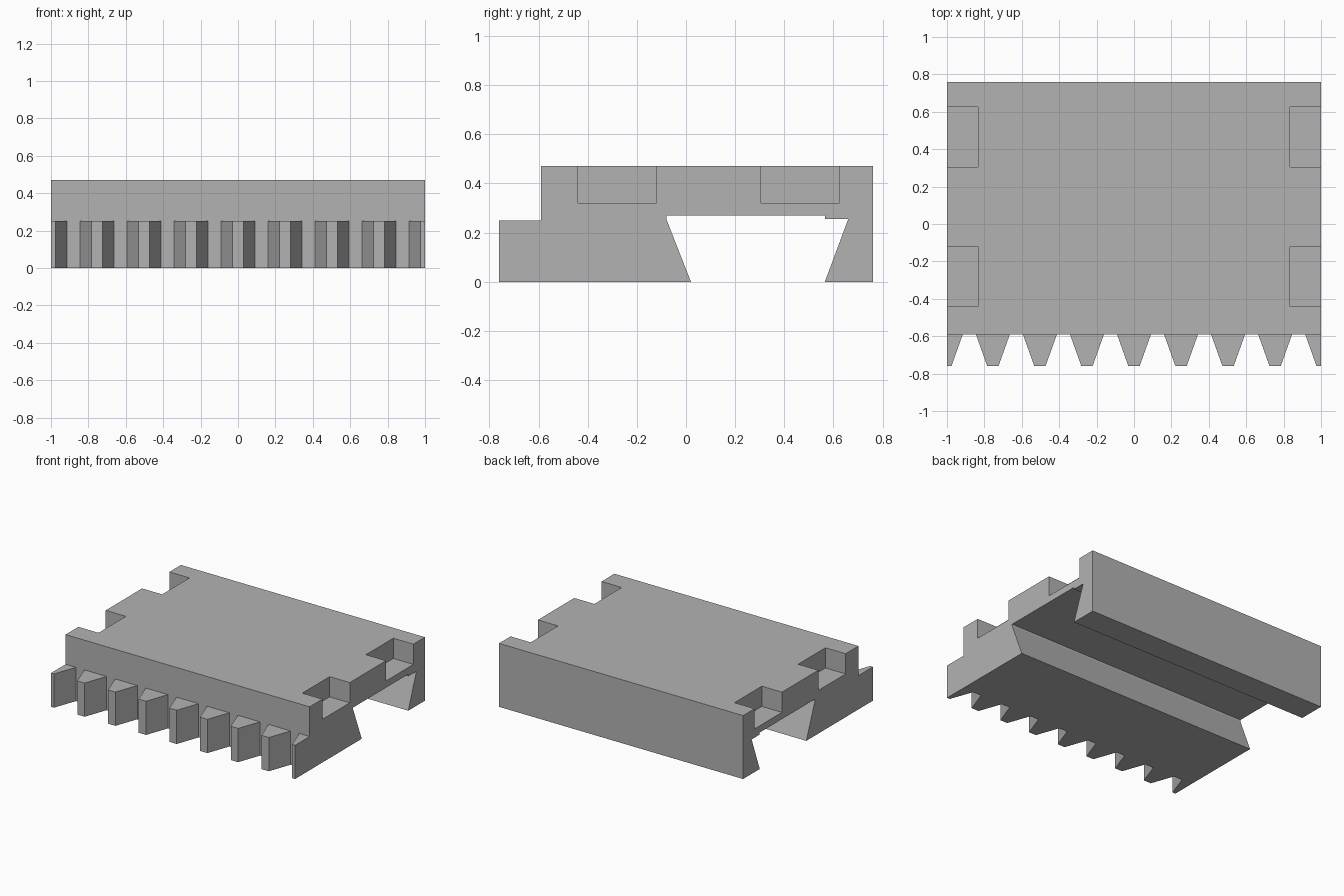
import bpy
import bmesh
from mathutils import Vector

if "Cube" in bpy.data.objects:
    bpy.data.objects.remove(bpy.data.objects["Cube"])

grey = bpy.data.materials.new("machined grey")
grey.use_nodes = True
GREY = (0.45, 0.45, 0.45, 1)
grey.diffuse_color = GREY
grey.node_tree.nodes["Principled BSDF"].inputs["Base Color"].default_value = GREY


def prism(name, points, offset):
    """Extrude a flat outline along an offset into a closed solid."""
    bm = bmesh.new()
    face = bm.faces.new([bm.verts.new(p) for p in points])
    new = bmesh.ops.extrude_face_region(bm, geom=[face])["geom"]
    bmesh.ops.translate(bm, vec=Vector(offset),
                        verts=[v for v in new if isinstance(v, bmesh.types.BMVert)])
    bmesh.ops.recalc_face_normals(bm, faces=bm.faces)
    mesh = bpy.data.meshes.new(name)
    bm.to_mesh(mesh)
    bm.free()
    mesh.materials.append(grey)
    obj = bpy.data.objects.new(name, mesh)
    bpy.context.collection.objects.link(obj)
    return obj


def cut(target, cutter):
    """Subtract a hidden cutter from the target."""
    cutter.hide_render = True
    cutter.hide_set(True)
    cutter.display_type = 'WIRE'
    mod = target.modifiers.new(cutter.name, 'BOOLEAN')
    mod.operation = 'DIFFERENCE'
    mod.solver = 'EXACT'
    mod.object = cutter


FRONT, STEP, BACK = -0.76, -0.59, 0.76
TOP, RACK_TOP = 0.47, 0.25

# Carriage: stepped side profile with a dovetail channel, run across x
profile = [(FRONT, 0), (0.02, 0), (-0.08, 0.255), (-0.08, 0.27), (0.565, 0.27),
           (0.565, 0.255), (0.66, 0.255), (0.565, 0), (BACK, 0),
           (BACK, TOP), (STEP, TOP), (STEP, RACK_TOP), (FRONT, RACK_TOP)]
carriage = prism("carriage", [(-1, y, z) for y, z in profile], (2, 0, 0))

# Rack teeth: tapered gaps cut into the front step
PITCH = 0.2515
for i in range(8):
    x = (i - 3.5) * PITCH
    gap = [(x - 0.035, STEP), (x - 0.11, -0.8), (x + 0.11, -0.8), (x + 0.035, STEP)]
    cut(carriage, prism(f"tooth_gap_cutter_{i + 1}",
                        [(px, py, -0.1) for px, py in gap], (0, 0, 0.4)))

# Side pockets: two open notches on each end
for side, label in ((-1, "right"), (1, "left")):
    for y0, y1, place in ((-0.44, -0.12, "front"), (0.305, 0.625, "rear")):
        inner, outer = side * 0.835, side * 1.1
        corners = [(inner, y0), (outer, y0), (outer, y1), (inner, y1)]
        cut(carriage, prism(f"{place}_{label}_pocket_cutter",
                            [(x, y, 0.32) for x, y in corners], (0, 0, 0.3)))

# Bake the cuts, then drop the cutters
bpy.context.view_layer.update()
evaluated = carriage.evaluated_get(bpy.context.evaluated_depsgraph_get())
baked = bpy.data.meshes.new_from_object(evaluated)
carriage.modifiers.clear()
carriage.data = baked
for obj in [o for o in bpy.data.objects if "_cutter" in o.name]:
    bpy.data.objects.remove(obj)
